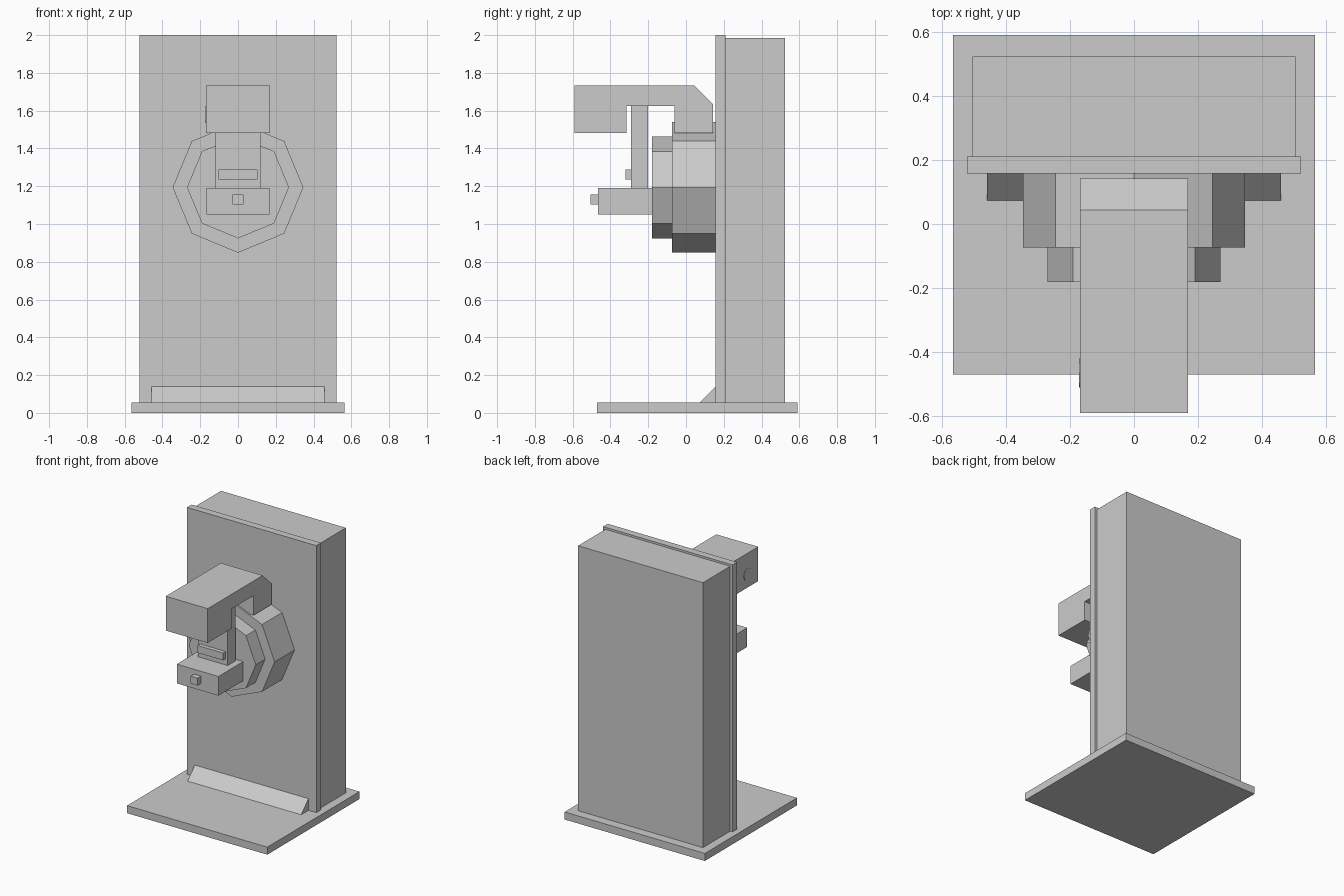
import bpy, bmesh, math
from mathutils import Matrix, Vector

cube = bpy.data.objects.get("Cube")
if cube:
    bpy.data.objects.remove(cube, do_unlink=True)

grey = bpy.data.materials.new("plain grey")
grey.use_nodes = True
colour = (0.6, 0.6, 0.6, 1)
grey.diffuse_color = colour
grey.node_tree.nodes["Principled BSDF"].inputs["Base Color"].default_value = colour


def finish(name, bm):
    bmesh.ops.recalc_face_normals(bm, faces=bm.faces)
    mesh = bpy.data.meshes.new(name)
    bm.to_mesh(mesh)
    bm.free()
    mesh.materials.append(grey)
    obj = bpy.data.objects.new(name, mesh)
    bpy.context.collection.objects.link(obj)
    return obj


def box(name, half_width, y0, y1, z0, z1):
    """Box centred on x = 0."""
    side_profile(name, half_width, [(y0, z0), (y1, z0), (y1, z1), (y0, z1)])


def side_profile(name, half_width, points):
    """Profile in the y-z plane, extruded across x."""
    bm = bmesh.new()
    face = bm.faces.new([bm.verts.new((-half_width, y, z)) for y, z in points])
    new = bmesh.ops.extrude_face_region(bm, geom=[face])["geom"]
    verts = [v for v in new if isinstance(v, bmesh.types.BMVert)]
    bmesh.ops.translate(bm, verts=verts, vec=(2 * half_width, 0, 0))
    finish(name, bm)


def prism(name, radius, depth, centre, axis, sides=8):
    """Eight-sided disc with corners on its main axes."""
    bm = bmesh.new()
    turn = Vector(axis).to_track_quat('Z', 'Y').to_matrix().to_4x4()
    bmesh.ops.create_cone(bm, cap_ends=True, segments=sides, radius1=radius,
                          radius2=radius, depth=depth,
                          matrix=Matrix.Translation(centre) @ turn)
    finish(name, bm)


# Base and upright cabinet
box("base_plate", 0.565, -0.47, 0.59, 0, 0.055)
box("cabinet", 0.503, 0.21, 0.523, 0.055, 1.985)
box("front_panel", 0.521, 0.157, 0.21, 0.055, 2.0)
side_profile("foot_wedge", 0.458, [(0.073, 0.055), (0.157, 0.055), (0.157, 0.14)])

# Stepped octagonal hub
prism("hub_large", 0.346, 0.23, (0, 0.042, 1.194), (0, 1, 0))
prism("hub_small", 0.27, 0.108, (0, -0.127, 1.194), (0, 1, 0))

# Overhanging arm with chamfered back and side cap
side_profile("arm", 0.169, [
    (-0.59, 1.482), (-0.315, 1.482), (-0.315, 1.625), (-0.062, 1.625),
    (-0.062, 1.482), (0.142, 1.482), (0.142, 1.635), (0.044, 1.732),
    (-0.59, 1.732)])
prism("arm_side_cap", 0.045, 0.006, (-0.169, -0.465, 1.58), (1, 0, 0))

# Slide plate and lower head
box("slide_plate", 0.12, -0.29, -0.2, 1.19, 1.625)
box("slide_bar", 0.103, -0.32, -0.29, 1.235, 1.288)
box("lower_head", 0.168, -0.465, -0.18, 1.05, 1.19)
box("head_button", 0.028, -0.505, -0.465, 1.102, 1.155)
